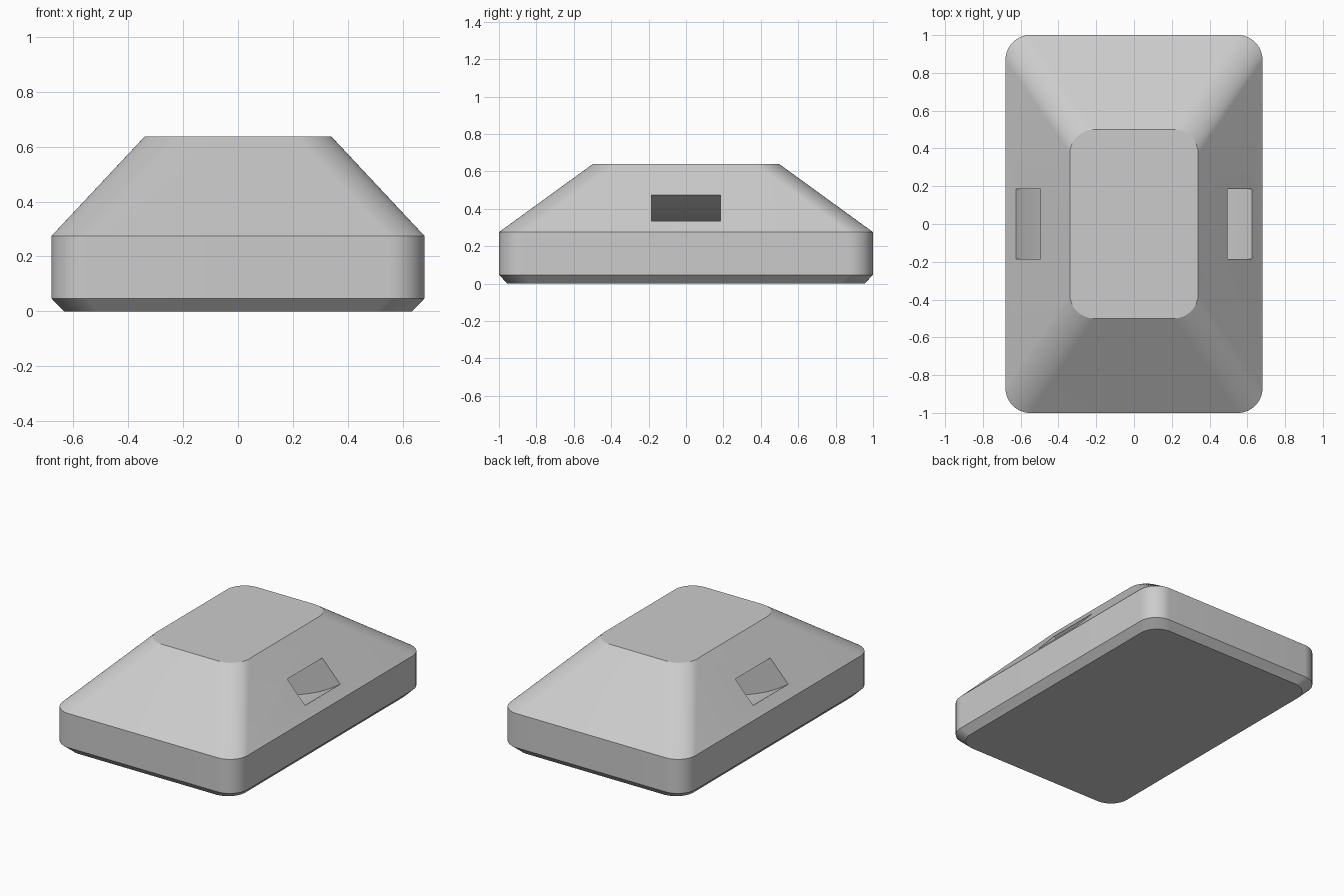
import bpy
import bmesh
from math import sin, cos, pi, radians

if "Cube" in bpy.data.objects:
    bpy.data.objects.remove(bpy.data.objects["Cube"], do_unlink=True)

CORNER_RADIUS = 0.13
CORNER_STEPS = 16
SLOT_HALF_WIDTH = 0.185
ARC_CENTRE_Z = 1.22
ARC_STEPS = 64

# Material
grey = bpy.data.materials.new("plain_grey")
grey.use_nodes = True
colour = (0.6, 0.6, 0.6, 1.0)
grey.diffuse_color = colour
grey.node_tree.nodes["Principled BSDF"].inputs["Base Color"].default_value = colour


def rounded_rectangle(half_x, half_y, z):
    """Counter-clockwise outline with rounded corners."""
    points = []
    for quarter, (sx, sy) in enumerate([(1, 1), (-1, 1), (-1, -1), (1, -1)]):
        cx = sx * (half_x - CORNER_RADIUS)
        cy = sy * (half_y - CORNER_RADIUS)
        for i in range(CORNER_STEPS + 1):
            a = (quarter + i / CORNER_STEPS) * pi / 2
            points.append((cx + CORNER_RADIUS * cos(a),
                           cy + CORNER_RADIUS * sin(a), z))
    return points


def loft(name, sections):
    """Closed solid skinned through matching outlines."""
    bm = bmesh.new()
    rings = [[bm.verts.new(p) for p in section] for section in sections]
    for low, high in zip(rings, rings[1:]):
        for i in range(len(low)):
            j = (i + 1) % len(low)
            bm.faces.new((low[i], low[j], high[j], high[i]))
    bm.faces.new(rings[0][::-1])
    bm.faces.new(rings[-1])
    bmesh.ops.recalc_face_normals(bm, faces=bm.faces)
    mesh = bpy.data.meshes.new(name)
    bm.to_mesh(mesh)
    bm.free()
    mesh.materials.append(grey)
    obj = bpy.data.objects.new(name, mesh)
    bpy.context.collection.objects.link(obj)
    return obj


# Body: chamfered foot, upright rim, sloping sides, flat top
body = loft("weight_body", [
    rounded_rectangle(0.635, 0.955, 0.0),
    rounded_rectangle(0.68, 1.0, 0.047),
    rounded_rectangle(0.68, 1.0, 0.275),
    rounded_rectangle(0.34, 0.5, 0.638),
])

# Curved strap tunnel running from one long side to the other
tunnel_sections = []
for i in range(ARC_STEPS + 1):
    a = radians(-50 + 100 * i / ARC_STEPS)
    tunnel_sections.append([
        (r * sin(a), y, ARC_CENTRE_Z - r * cos(a))
        for r, y in [(0.895, -SLOT_HALF_WIDTH), (0.895, SLOT_HALF_WIDTH),
                     (1.085, SLOT_HALF_WIDTH), (1.085, -SLOT_HALF_WIDTH)]])
tunnel = loft("strap_tunnel_cutter", tunnel_sections)
tunnel.hide_render = True

cut = body.modifiers.new("strap_tunnel", 'BOOLEAN')
cut.operation = 'DIFFERENCE'
cut.solver = 'EXACT'
cut.object = tunnel

bpy.ops.object.select_all(action='DESELECT')
bpy.context.view_layer.objects.active = body
body.select_set(True)
bpy.ops.object.modifier_apply(modifier=cut.name)
bpy.data.objects.remove(tunnel, do_unlink=True)
bpy.ops.object.shade_smooth_by_angle(angle=radians(30))
